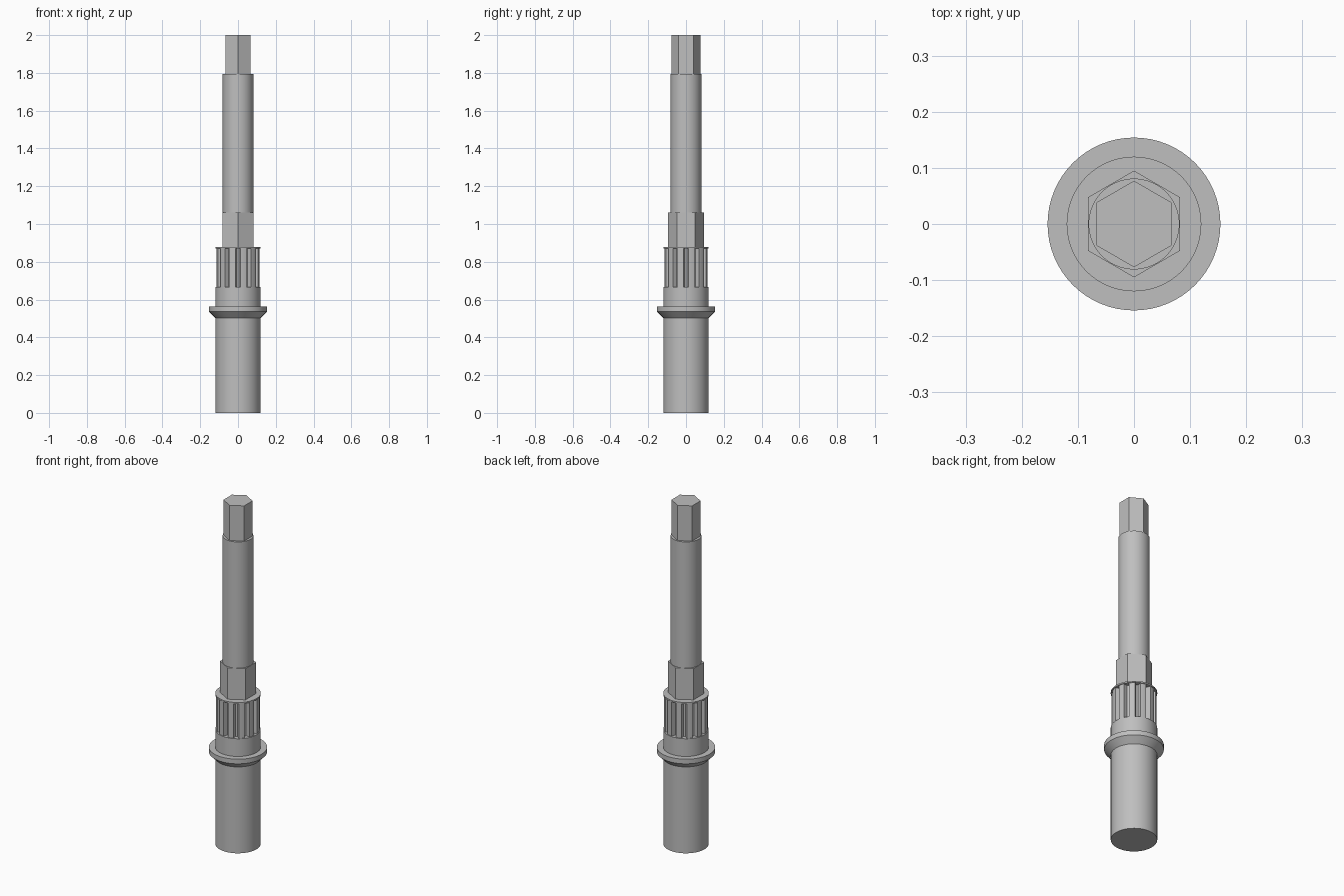
import bpy, bmesh
from math import sin, cos, pi, radians

cube = bpy.data.objects.get("Cube")
if cube:
    bpy.data.objects.remove(cube, do_unlink=True)

steel = bpy.data.materials.new("grey_steel")
steel.use_nodes = True
colour = (0.52, 0.52, 0.52, 1)
steel.diffuse_color = colour
steel.node_tree.nodes["Principled BSDF"].inputs["Base Color"].default_value = colour


def circle(radius, sides=64, turn=0):
    return [(radius * cos(2 * pi * i / sides + turn),
             radius * sin(2 * pi * i / sides + turn)) for i in range(sides)]


def loft(name, sections):
    """Skin a stack of (outline, height) sections and cap both ends."""
    bm = bmesh.new()
    rings = [[bm.verts.new((x, y, z)) for x, y in outline] for outline, z in sections]
    for low, high in zip(rings, rings[1:]):
        for i in range(len(low)):
            j = (i + 1) % len(low)
            bm.faces.new((low[i], low[j], high[j], high[i]))
    bm.faces.new(rings[0][::-1])
    bm.faces.new(rings[-1])
    mesh = bpy.data.meshes.new(name)
    bm.to_mesh(mesh)
    bm.free()
    mesh.materials.append(steel)
    obj = bpy.data.objects.new(name, mesh)
    bpy.context.collection.objects.link(obj)
    bpy.ops.object.select_all(action="DESELECT")
    obj.select_set(True)
    bpy.context.view_layer.objects.active = obj
    bpy.ops.object.shade_smooth_by_angle(angle=radians(20))
    return obj


def prism(name, outline, bottom, top):
    return loft(name, [(outline, bottom), (outline, top)])


def spline_outline(count, outer, inner):
    """Wide teeth separated by narrow tapered slots."""
    points = []
    for k in range(count):
        centre = 2 * pi * k / count
        for radius, offset in ((inner, -3), (inner, 3), (outer, 7), (outer, 11),
                               (outer, 15), (outer, 19), (outer, 23)):
            a = centre + radians(offset)
            points.append((radius * cos(a), radius * sin(a)))
    return points


# Body, flange and collar in one turned piece
loft("body_and_flange", [(circle(r), z) for r, z in (
    (0.12, 0), (0.12, 0.503), (0.154, 0.537), (0.154, 0.564),
    (0.12, 0.564), (0.12, 0.667))])

# Splined section with its thin retaining disc
prism("spline_teeth", spline_outline(12, 0.115, 0.092), 0.667, 0.87)
prism("retaining_disc", circle(0.12), 0.87, 0.878)

# Hexagons have corners towards the front and back
prism("lower_hexagon", circle(0.095, 6, pi / 6), 0.878, 1.06)
prism("shaft", circle(0.081), 1.06, 1.795)
prism("upper_hexagon", circle(0.077, 6, pi / 6), 1.795, 2.0)
